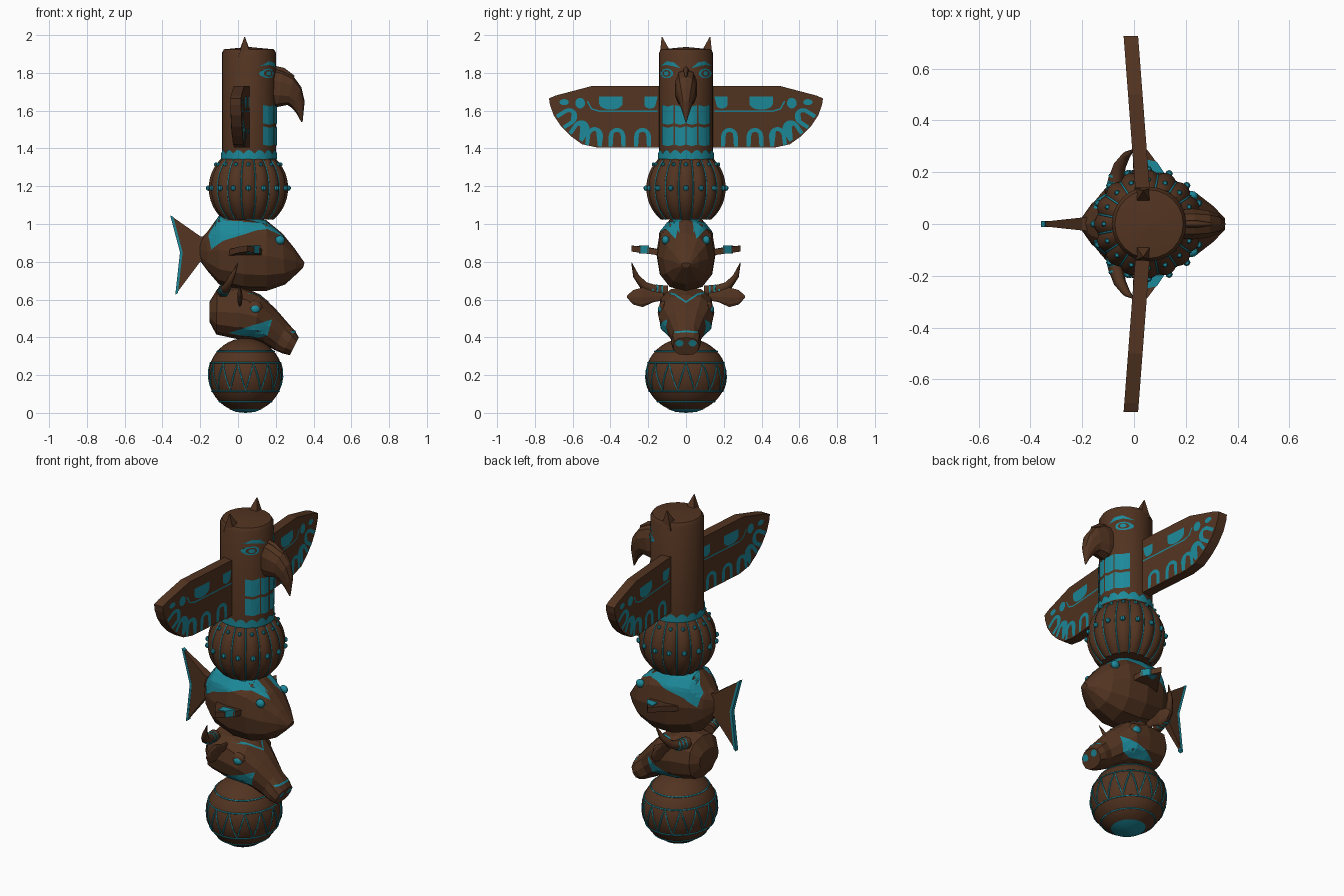
import bpy, bmesh
from math import sin, cos, pi, radians, sqrt, copysign
from mathutils import Vector
from mathutils.bvhtree import BVHTree

if "Cube" in bpy.data.objects:
    bpy.data.objects.remove(bpy.data.objects["Cube"])


def material(name, col):
    m = bpy.data.materials.new(name)
    m.diffuse_color = (*col, 1)
    m.use_nodes = True
    m.node_tree.nodes["Principled BSDF"].inputs["Base Color"].default_value = m.diffuse_color
    return m


WOOD = material("wood", (0.085, 0.034, 0.015))
TEAL = material("teal", (0.012, 0.25, 0.32))


def finish(name, bm, mat, smooth=False, fix=True):
    if fix:
        bmesh.ops.recalc_face_normals(bm, faces=bm.faces)
    me = bpy.data.meshes.new(name)
    bm.to_mesh(me)
    bm.free()
    me.materials.append(mat)
    if smooth:
        me.shade_smooth()
        me.set_sharp_from_angle(angle=radians(35))
    ob = bpy.data.objects.new(name, me)
    bpy.context.collection.objects.link(ob)
    return ob


def skin(name, rings, mat, smooth=False, caps=True):
    bm = bmesh.new()
    rows = [[bm.verts.new(p) for p in r] for r in rings]
    n = len(rows[0])
    for a, b in zip(rows, rows[1:]):
        for i in range(n):
            bm.faces.new((a[i], a[(i + 1) % n], b[(i + 1) % n], b[i]))
    if caps:
        bm.faces.new(rows[0])
        bm.faces.new(rows[-1])
    return finish(name, bm, mat, smooth)


def loft(name, sections, n=12, p=0.85, mat=WOOD):
    """Sections: top x, top z, bottom x, bottom z, half width."""
    pw = lambda v: copysign(abs(v) ** p, v)
    rings = []
    for xt, zt, xb, zb, w in sections:
        t, b = Vector((xt, 0, zt)), Vector((xb, 0, zb))
        rings.append([(t + b) / 2 + (t - b) / 2 * pw(cos(2 * pi * i / n))
                      + Vector((0, w * pw(sin(2 * pi * i / n)), 0)) for i in range(n)])
    return skin(name, rings, mat)


def lathe(name, profile, cx, mat=WOOD, n=32, fn=lambda a: 1, sy=1, caps=True):
    rings = [[(cx + r * fn(2 * pi * i / n) * cos(2 * pi * i / n),
               sy * r * fn(2 * pi * i / n) * sin(2 * pi * i / n), z) for i in range(n)]
             for r, z in profile]
    return skin(name, rings, mat, True, caps)


def tube(name, pts, radii, mat=WOOD, closed=False, res=0):
    cu = bpy.data.curves.new(name, 'CURVE')
    cu.dimensions, cu.bevel_depth, cu.bevel_resolution, cu.use_fill_caps = '3D', 1, res, True
    sp = cu.splines.new('POLY')
    sp.points.add(len(pts) - 1)
    sp.use_cyclic_u = closed
    for i, q in enumerate(pts):
        sp.points[i].co = (*q, 1)
        sp.points[i].radius = radii[i] if isinstance(radii, list) else radii
    tmp = bpy.data.objects.new(name, cu)
    me = bpy.data.meshes.new_from_object(tmp)
    bpy.data.objects.remove(tmp)
    me.materials.clear()
    me.materials.append(mat)
    ob = bpy.data.objects.new(name, me)
    bpy.context.collection.objects.link(ob)


def ball(name, c, s, mat=TEAL, seg=12):
    bm = bmesh.new()
    bmesh.ops.create_uvsphere(bm, u_segments=seg, v_segments=seg // 2 + 1, radius=1)
    bmesh.ops.scale(bm, vec=s, verts=bm.verts)
    bmesh.ops.translate(bm, vec=c, verts=bm.verts)
    return finish(name, bm, mat, True)


def slab(name, front, back, mat=WOOD):
    return skin(name, [front, back], mat)


def decal(name, target, pts, axis, sign, off=0.003, mat=TEAL, step=0.02):
    """Painted patch: flat outline cut into a grid and projected on a target."""
    src = bmesh.new()
    src.from_mesh(target.data)
    tree = BVHTree.FromBMesh(src)
    src.free()
    d = Vector((sign, 0, 0)) if axis == 'X' else Vector((0, sign, 0))
    bm = bmesh.new()
    bm.faces.new([bm.verts.new((0, a, z) if axis == 'X' else (a, 0, z)) for a, z in pts])
    bmesh.ops.triangulate(bm, faces=bm.faces)
    for k in (1 if axis == 'X' else 0, 2):
        lo, hi = min(v.co[k] for v in bm.verts), max(v.co[k] for v in bm.verts)
        no = Vector([float(j == k) for j in range(3)])
        for i in range(1, int((hi - lo) / step) + 1):
            bmesh.ops.bisect_plane(bm, geom=bm.verts[:] + bm.edges[:] + bm.faces[:],
                                   plane_co=no * (lo + i * step), plane_no=no)
    bmesh.ops.triangulate(bm, faces=bm.faces)
    miss = []
    for v in bm.verts:
        hit, nor, _, _ = tree.ray_cast(v.co + d * 2, -d)
        if hit is None:
            miss.append(v)
        else:
            v.co = hit + nor * off
    bmesh.ops.delete(bm, geom=miss, context='VERTS')
    for f in bm.faces:
        f.normal_update()
        if f.normal.dot(d) < 0:
            f.normal_flip()
    finish(name, bm, mat, fix=False)


def stroke(pts, w):
    l, r = [], []
    for i, q in enumerate(pts):
        t = (Vector(pts[min(i + 1, len(pts) - 1)]) - Vector(pts[max(i - 1, 0)])).normalized()
        nrm = Vector((-t.y, t.x)) * w / 2
        l.append(Vector(q) + nrm)
        r.append(Vector(q) - nrm)
    return l + r[::-1]


def oval(c, ry, rz, a0=0, a1=2 * pi, n=14):
    return [(c[0] + ry * cos(a0 + (a1 - a0) * i / n), c[1] + rz * sin(a0 + (a1 - a0) * i / n))
            for i in range(n if a1 - a0 > 6 else n + 1)]


# base ball with rings, zigzag and underside disc
CX, R, CZ = 0.04, 0.197, 0.199
lathe("base_ball", [(max(R * sin(pi * i / 20), .001), CZ - R * cos(pi * i / 20)) for i in range(21)],
      CX, sy=1.09)
on_ball = lambda a, z: (CX + sqrt(R * R - (z - CZ) ** 2) * cos(a),
                        1.09 * sqrt(R * R - (z - CZ) ** 2) * sin(a), z)
for z in (0.325, 0.265, 0.115, 0.06):
    tube("ball_ring", [on_ball(2 * pi * i / 48, z) for i in range(48)], 0.0045, TEAL, True)
zig = []
for i in range(28):
    za, zb = (0.115, 0.265) if i % 2 else (0.265, 0.115)
    zig += [on_ball(2 * pi * (i + t / 4) / 28, za + (zb - za) * t / 4) for t in range(4)]
tube("ball_zigzag", zig, 0.0045, TEAL, True)
lathe("ball_underside", [(.001, .0), (.05, .005), (.09, .021)], CX, TEAL, sy=1.09, caps=False)

# horned animal head
head = loft("horned_head", [
    (-.15, .59, -.15, .48, .09), (-.11, .655, -.115, .415, .135), (.02, .67, .0, .39, .15),
    (.12, .625, .08, .39, .145), (.20, .55, .13, .37, .105), (.265, .475, .19, .335, .075),
    (.30, .435, .235, .315, .08), (.322, .40, .275, .305, .07)])
decal("forehead_line", head, stroke([(-.12, .64), (-.06, .625), (0, .585), (.06, .625), (.12, .64)], .01), 'X', 1)
decal("nose_line", head, stroke([(-.06, .425), (0, .43), (.06, .425)], .009), 'X', 1)
for s in (1, -1):
    decal("cheek_patch", head, [(-.05, .425), (.18, .495), (.155, .41), (.1, .4), (0, .415)], 'Y', s)
    decal("nostril", head, oval((s * .035, .37), .022, .017), 'X', 1)
    ball("head_eye", (.09, s * .128, .55), (.028, .02, .025))
    ball("head_eyelid", (.085, s * .12, .562), (.045, .022, .032), WOOD)
    horn = [(-.08, s * .10, .645), (-.07, s * .17, .652), (-.055, s * .225, .675),
            (-.03, s * .265, .725), (.0, s * .288, .795)]
    tube("horn", horn, [.034, .03, .024, .016, .002], res=1)
    for t in (.3, .65, 1.0):
        a = Vector(horn[0]).lerp(Vector(horn[1]), t + .1)
        b = a + Vector((.002, s * .009, .001))
        tube("horn_band", [a, b], .0345 - .004 * t, TEAL, res=1)
    rings = [[(.01 + h * .35 * cos(a) * .8, s * y, z + h * sin(a)) for a in [pi * i / 4 for i in range(8)]]
             for y, z, h in ((.12, .615, .02), (.17, .615, .028), (.23, .612, .052),
                             (.28, .612, .038), (.312, .615, .006))]
    skin("ear", rings, WOOD)

# fish
fish = loft("fish_body", [
    (-.205, .915, -.205, .81, .02), (-.165, .955, -.16, .75, .08), (-.10, 1.045, -.10, .68, .125),
    (.03, 1.045, .03, .645, .157), (.15, 1.02, .15, .645, .152), (.235, .95, .25, .68, .118),
    (.30, .87, .31, .735, .07), (.352, .795, .345, .77, .025)])
tail = [(-.17, .93), (-.20, .935), (-.357, 1.045), (-.305, .85), (-.33, .627), (-.20, .80), (-.17, .80)]
thick = [.028, .025, .008, .01, .008, .025, .028]
slab("fish_tail", [(x, t, z) for (x, z), t in zip(tail, thick)], [(x, -t, z) for (x, z), t in zip(tail, thick)])
edge = [(-.359, 1.046), (-.307, .85), (-.332, .625), (-.318, .635), (-.293, .85), (-.343, 1.038)]
slab("tail_edge", [(x, .012, z) for x, z in edge], [(x, -.012, z) for x, z in edge], TEAL)
for s in (1, -1):
    decal("fish_back_patch", fish, [(-.10, 1.04), (.14, 1.018), (.225, .95), (.19, .975), (.1, .965), (.0, .95),
                                    (-.08, .91), (-.14, .865), (-.155, .94)], 'Y', s)
    decal("fish_brow_patch", fish, [(s * .03, 1.02), (s * .125, 1.0), (s * .1, .97), (s * .055, .92)], 'X', 1)
    ball("fish_eye", (.222, s * .108, .915), (.026, .02, .024))
    fin = [(-.05, .13, .85), (.13, .13, .85), (.115, .20, .86), (.05, .288, .872), (.0, .21, .865)]
    slab("side_fin", [(x, s * y, z + .014) for x, y, z in fin], [(x, s * y, z - .018) for x, y, z in fin])
    band = [(.045, .2), (.118, .195), (.088, .24), (.045, .25)]
    slab("fin_band", [(x, s * y, .885) for x, y in band], [(x, s * y, .845) for x, y in band], TEAL)

# ribbed ball with groove lines and dots
BX, BZ = 0.055, 1.19
rib = lambda a: 0.93 + 0.07 * abs(cos(8 * a))
rad = lambda z: 0.21 * sqrt(1 - ((z - BZ) / 0.215) ** 2)
zs = [1.025 + .335 * i / 16 for i in range(17)]
lathe("ribbed_ball", [(rad(z), z) for z in zs], BX, n=96, fn=rib)
for k in range(16):
    a = 2 * pi * k / 16
    g = a + pi / 16
    tube("rib_line", [(BX + rad(z) * .93 * cos(g), rad(z) * .93 * sin(g), z) for z in zs], .005, TEAL)
    ball("rib_dot", (BX + rad(BZ) * cos(a), rad(BZ) * sin(a), BZ), (.015, .015, .015), seg=8)
    ball("rib_upper_dot", (BX + rad(1.315) * cos(a), rad(1.315) * sin(a), 1.315), (.011, .011, .011), seg=8)

# bird column with scalloped collar
PX, PR = 0.058, 0.144
bird = lathe("bird_column", [(PR, 1.33), (PR, 1.905), (PR - .012, 1.925), (.001, 1.937)], PX, n=24)
skin("collar", [[(PX + .149 * cos(a), .149 * sin(a), f(a)) for a in [2 * pi * i / 96 for i in range(96)]]
                for f in (lambda a: 1.345, lambda a: 1.372 + .02 * abs(cos(8 * a)))], TEAL, True, False)
loft("beak", [(.15, 1.83, .15, 1.62, .055), (.235, 1.812, .21, 1.62, .062), (.295, 1.78, .262, 1.63, .055),
              (.335, 1.725, .285, 1.615, .042), (.353, 1.65, .31, 1.585, .025), (.342, 1.54, .335, 1.54, .003)], n=10)
tube("beak_ridge", [(.19, 0, 1.826), (.24, 0, 1.813), (.297, 0, 1.78)], [.012, .014, .006])
for s in (1, -1):
    decal("bird_brow", bird, [(s * y, z) for y, z in ((.03, 1.825), (.06, 1.855), (.1, 1.862), (.135, 1.835),
                                                     (.1, 1.842), (.065, 1.835))], 'X', 1)
    decal("bird_eye", bird, oval((s * .1, 1.797), .033, .026), 'X', 1)
    decal("eye_ring", bird, oval((s * .1, 1.797), .022, .018), 'X', 1, .005, WOOD)
    decal("pupil", bird, oval((s * .1, 1.797), .012, .012), 'X', 1, .007)
    for y0, y1 in ((.003, .058), (.064, .124)):
        for z0, z1 in ((1.42, 1.517), (1.533, 1.63)):
            m = (y0 + y1) / 2
            decal("chest_plate", bird, [(s * y, z) for y, z in ((y0, z0), (m, z0 - .008), (y1, z0), (y1, z1),
                                                              (m, z1 - .008), (y0, z1))], 'X', 1, .004)
    apex = (.035, s * .127, 1.99)
    skin("ear_tuft", [[(.002, s * .075, 1.9), (.07, s * .075, 1.9), (.07, s * .14, 1.885), (.002, s * .14, 1.885)],
                      [(apex[0] + dx, apex[1] + dy, apex[2]) for dx, dy in
                       ((-.002, -s * .002), (.002, -s * .002), (.002, s * .002), (-.002, s * .002))]], WOOD)

    # wing, swept slightly back, painted on both faces
    prof = [(.09, 1.73), (.50, 1.73), (.69, 1.68), (.725, 1.665), (.72, 1.63), (.70, 1.575), (.66, 1.515),
            (.61, 1.465), (.55, 1.422), (.47, 1.405), (.09, 1.405)]
    xc = lambda y: .043 - .076 * y
    wing = slab("wing", [(xc(y) + .028, s * y, z) for y, z in prof], [(xc(y) - .028, s * y, z) for y, z in prof])
    shapes = [[(.15, 1.675), (.22, 1.675)] + oval((.19, 1.635), .03, .024, -pi, 0)[::-1],
              [(.335, 1.675), (.46, 1.675)] + oval((.3975, 1.64), .0625, .035, -pi, 0)[::-1],
              oval((.56, 1.64), .026, .028), oval((.645, 1.645), .025, .016),
              stroke([(.15, 1.597), (.46, 1.597), (.50, 1.61), (.522, 1.65), (.525, 1.727)], .008)]
    for y, z, t in ((.23, 1.41, 0), (.365, 1.41, 0), (.49, 1.415, .12), (.585, 1.46, .6), (.665, 1.54, 1.0)):
        u = [(-.034, 0)] + oval((0, .052), .034, .036, 0, pi, 10)[::-1] + [(.034, 0)]
        shapes.append(stroke([(y + a * cos(t) - b * sin(t), z + a * sin(t) + b * cos(t)) for a, b in u], .021))
    for sh in shapes:
        for face in (1, -1):
            decal("wing_mark", wing, [(s * a, b) for a, b in sh], 'X', face, .002, step=.2)
